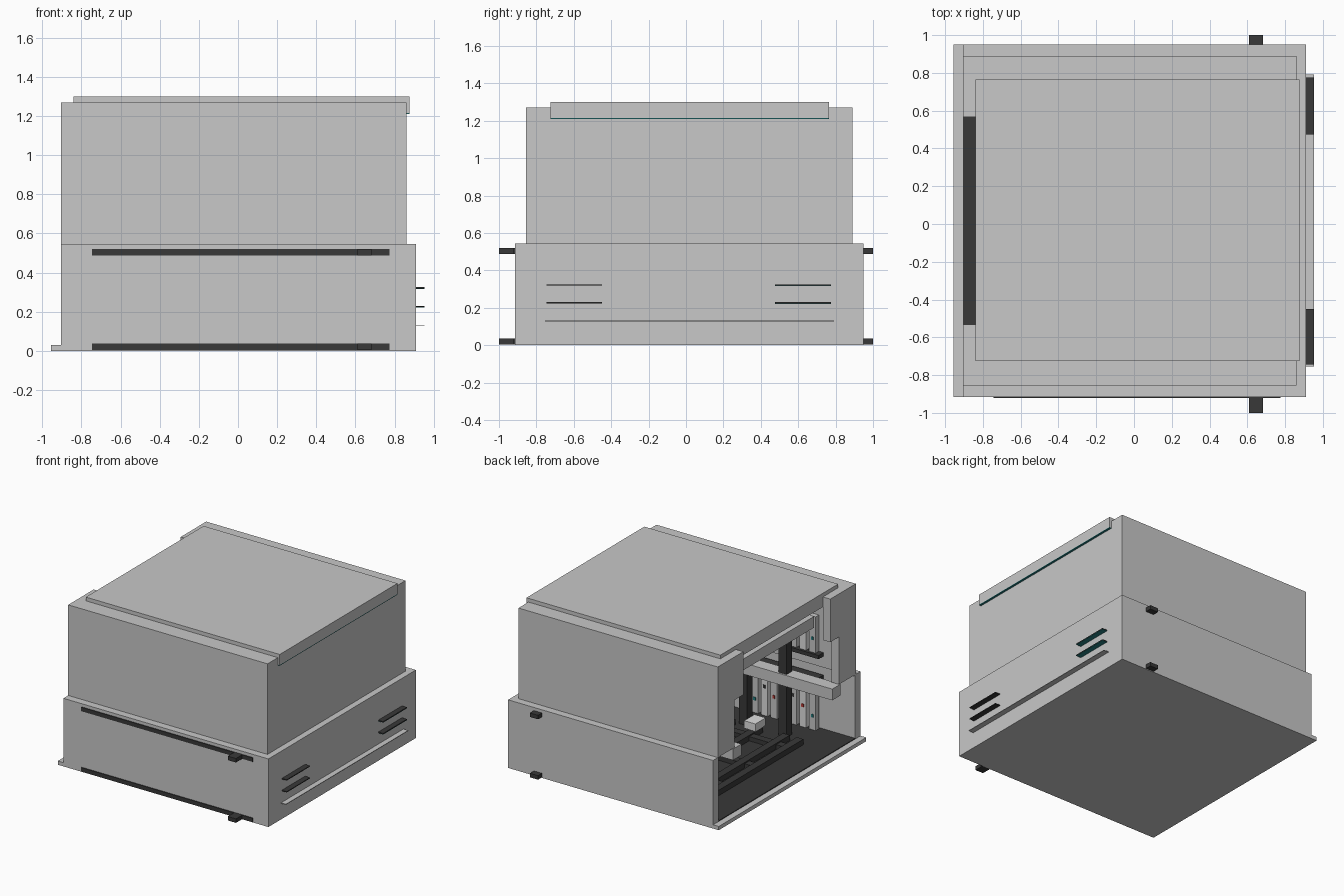
import bpy, bmesh

cube = bpy.data.objects.get("Cube")
if cube:
    bpy.data.objects.remove(cube, do_unlink=True)


def material(name, r, g, b):
    m = bpy.data.materials.new(name)
    m.use_nodes = True
    m.diffuse_color = (r, g, b, 1)
    m.node_tree.nodes["Principled BSDF"].inputs["Base Color"].default_value = (r, g, b, 1)
    return m


GREY = material("light grey", .58, .58, .58)
DARK = material("charcoal", .04, .04, .04)
WHITE = material("off white", .75, .75, .75)
TEAL = material("teal", .02, .22, .23)
RED = material("red", .5, .05, .04)


def prism(name, mat, profile, axis, lo, hi):
    """Extrude a 2D profile along the given axis from lo to hi."""
    bm = bmesh.new()

    def place(p, d):
        c = list(p)
        c.insert(axis, d)
        return bm.verts.new(c)

    face = bm.faces.new([place(p, lo) for p in profile])
    out = bmesh.ops.extrude_face_region(bm, geom=[face])
    shift = [0, 0, 0]
    shift[axis] = hi - lo
    moved = [v for v in out["geom"] if isinstance(v, bmesh.types.BMVert)]
    bmesh.ops.translate(bm, vec=shift, verts=moved)
    bmesh.ops.recalc_face_normals(bm, faces=bm.faces)
    me = bpy.data.meshes.new(name)
    bm.to_mesh(me)
    bm.free()
    me.materials.append(mat)
    ob = bpy.data.objects.new(name, me)
    bpy.context.collection.objects.link(ob)
    return ob


def box(name, mat, x, y, z):
    return prism(name, mat, [(x[0], y[0]), (x[1], y[0]), (x[1], y[1]), (x[0], y[1])], 2, *z)


MID = .0175          # centre of the housing in y


def side(s, a, b):
    """Range between two distances from the housing centre on side s."""
    return tuple(sorted((MID + s * a, MID + s * b)))


# Base plate with sill, and dark floor
box("base_plate", GREY, (-.955, .91), (-.915, .95), (0, .03))
box("floor", DARK, (-.905, .85), (-.85, .885), (.03, .036))

# Lower and upper shells, open towards -x
box("lower_end_wall", GREY, (.84, .91), (-.915, .95), (.03, .545))
box("upper_end_wall", GREY, (.83, .86), (-.855, .89), (.545, 1.27))
box("roof", GREY, (-.84, .86), (-.855, .89), (1.245, 1.27))
for s, label in ((-1, "front"), (1, "back")):
    box(label + "_lower_wall", GREY, (-.905, .86), side(s, .865, .9325), (.03, .545))
    box(label + "_upper_wall", GREY, (-.905, .86), side(s, .842, .8725), (.54, 1.27))
    # Stepped jamb beside the opening
    jamb = [(.8725, .545), (.66, .545), (.66, .925), (.55, .925), (.55, 1.27), (.8725, 1.27)]
    prism(label + "_jamb", GREY, [(MID + s * a, z) for a, z in jamb], 0, -.905, -.84)
    # Support arm with posts
    box(label + "_arm", GREY, (-.905, .8), side(s, .575, .68), (.45, .54))
    for x in (-.49, -.14):
        box(label + "_post", DARK, (x, x + .07), side(s, .59, .66), (.036, .95))
    # Dark shelf rails along the side walls
    for z in (.45, .63):
        box(label + "_shelf_rail", DARK, (-.64, .8), side(s, .78, .842), (z, z + .03))

# Lid with a lip hanging over the end wall
prism("lid", GREY, [(-.84, 1.27), (.86, 1.27), (.86, 1.215), (.877, 1.215),
                    (.877, 1.3), (-.84, 1.3)], 1, -.725, .765)
box("lid_seal", TEAL, (.86, .877), (-.725, .765), (1.21, 1.215))
box("lintel", GREY, (-.84, -.81), side(1, -.55, .55), (1.19, 1.27))
box("cross_beam", GREY, (-.72, -.66), side(1, -.61, .61), (.97, 1.06))

# Vertical cards on both side walls, with indicator dots
for i in range(16):
    x = -.6 + i * .085
    for s in (-1, 1):
        for z0, z1 in ((.04, .45), (.66, .95)):
            box("card", WHITE if i % 2 else GREY, (x, x + .06), side(s, .80, .842), (z0, z1))
            zd = z0 + .1 + .06 * (i % 3)
            box("indicator", (TEAL, RED, DARK)[i % 3], (x + .02, x + .04),
                side(s, .796, .80), (zd, zd + .025))

# Rails on the floor and a small module
for x in (-.66, -.54, -.3, -.06, .18):
    box("floor_rail", DARK, (x, x + .06), side(1, -.56, .56), (.036, .08))
for y in (-.4, 0, .4):
    box("floor_runner", DARK, (-.66, .24), (y - .03, y + .03), (.036, .07))
box("module", WHITE, (-.3, -.2), (-.58, -.45), (.08, .14))

# Fins on the end wall
for y0, y1 in ((-.745, -.45), (.475, .775)):
    for z in (.223, .318):
        box("short_fin", DARK, (.91, .953), (y0, y1), (z, z + .007))
        if y0 > 0:
            box("fin_underside", TEAL, (.91, .953), (y0, y1), (z - .002, z))
box("long_fin", GREY, (.91, .953), (-.755, .792), (.128, .133))

# Front strips and the lugs at front and back
for z in (.005, .488):
    box("front_strip", DARK, (-.745, .775), (-.922, -.915), (z, z + .032))
    box("front_lug", DARK, (.61, .682), (-1, -.915), (z, z + .032))
    box("back_lug", DARK, (.61, .682), (.95, 1), (z, z + .032))
